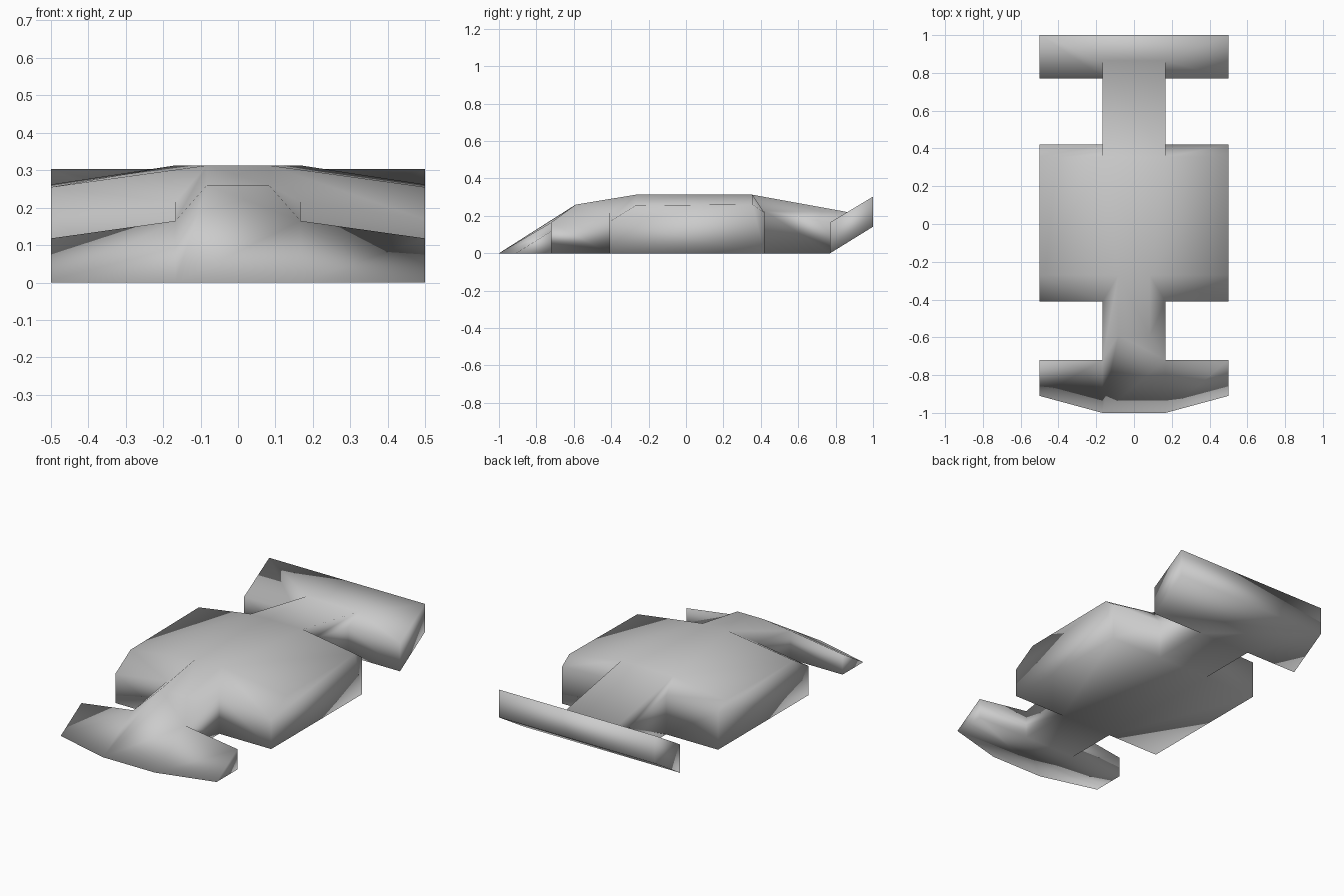
import bpy
import bmesh

cube = bpy.data.objects.get("Cube")
if cube:
    bpy.data.objects.remove(cube)

# Half widths of the hood ridge, the central body and the wings / side pods
RIDGE, CORE, OUTER = 0.083, 0.167, 0.5

# Side profiles (y, z) of each lengthwise line of the hull
ridge = {
    "hood_front": (-0.59, 0.26),
    "hood_back": (-0.27, 0.313),
}
core = {
    "nose_tip": (-1, 0),
    "nose_top": (-0.72, 0.165),
    "nose_base": (-0.72, 0),
    "cowl_top": (-0.41, 0.216),
    "cowl_base": (-0.41, 0),
    "roof_back": (0.355, 0.313),
    "pod_joint": (0.42, 0.226),
    "pod_base": (0.42, 0),
    "tail_top": (0.865, 0.22),
    "tail_mid": (0.77, 0.165),
    "tail_base": (0.77, 0),
}
outer = {
    "fin_tip": (-0.91, 0),
    "fin_top": (-0.72, 0.118),
    "fin_base": (-0.72, 0),
    "pod_front_base": (-0.41, 0),
    "pod_front": (-0.41, 0.168),
    "pod_shoulder": (-0.27, 0.255),
    "pod_hip": (0.355, 0.262),
    "pod_back": (0.42, 0.216),
    "pod_back_base": (0.42, 0),
    "wing_low": (0.77, 0),
    "wing_front": (0.77, 0.165),
    "wing_top": (1, 0.303),
    "wing_back": (1, 0.142),
}

bm = bmesh.new()
left, right = {}, {}
for width, line in ((RIDGE, ridge), (CORE, core), (OUTER, outer)):
    for name, (y, z) in line.items():
        left[name] = bm.verts.new((width, y, z))
        right[name] = bm.verts.new((-width, y, z))


def across(*names):
    """Panel spanning the hull from the left side to the right side."""
    bm.faces.new([left[n] for n in names] + [right[n] for n in reversed(names)])


def paired(*names):
    """Panel on the left side and its mirror image on the right."""
    bm.faces.new([left[n] for n in names])
    bm.faces.new([right[n] for n in reversed(names)])


# Nose and hood
across("nose_tip", "nose_top", "hood_front")
across("hood_front", "hood_back")
paired("hood_front", "nose_top", "cowl_top", "hood_back")
paired("nose_top", "nose_base", "cowl_base", "cowl_top")

# Front wing
paired("nose_tip", "fin_tip", "fin_top", "nose_top")
paired("fin_tip", "fin_base", "fin_top")
paired("nose_top", "fin_top", "fin_base", "nose_base")

# Roof and side pods
across("hood_back", "roof_back")
paired("hood_back", "cowl_top", "pod_front", "pod_shoulder")
paired("cowl_top", "cowl_base", "pod_front_base", "pod_front")
paired("hood_back", "pod_shoulder", "pod_hip", "roof_back")
paired("roof_back", "pod_hip", "pod_back", "pod_joint")
paired("pod_joint", "pod_back", "pod_back_base", "pod_base")
paired("pod_front_base", "pod_back_base", "pod_back",
       "pod_hip", "pod_shoulder", "pod_front")

# Tail
across("roof_back", "tail_top")
paired("roof_back", "pod_joint", "pod_base", "tail_base", "tail_mid", "tail_top")

# Rear wing
across("tail_top", "wing_top")
paired("tail_top", "tail_mid", "wing_front", "wing_top")
paired("tail_mid", "tail_base", "wing_low", "wing_front")
paired("wing_low", "wing_back", "wing_top", "wing_front")
across("wing_top", "wing_back")
across("wing_back", "wing_low", "tail_base")

# Flat underside
across("nose_tip", "fin_tip", "fin_base", "nose_base")
across("nose_base", "cowl_base")
across("cowl_base", "pod_front_base", "pod_back_base", "pod_base")
across("pod_base", "tail_base")

bmesh.ops.recalc_face_normals(bm, faces=bm.faces)
mesh = bpy.data.meshes.new("racer_hull")
bm.to_mesh(mesh)
bm.free()

# Soft shading runs over the whole welded hull
for face in mesh.polygons:
    face.use_smooth = True

# Single plain grey finish
grey = bpy.data.materials.new("plain_grey")
grey.use_nodes = True
colour = (0.6, 0.6, 0.6, 1)
grey.diffuse_color = colour
grey.node_tree.nodes["Principled BSDF"].inputs["Base Color"].default_value = colour
mesh.materials.append(grey)

hull = bpy.data.objects.new("racer_hull", mesh)
bpy.context.collection.objects.link(hull)
